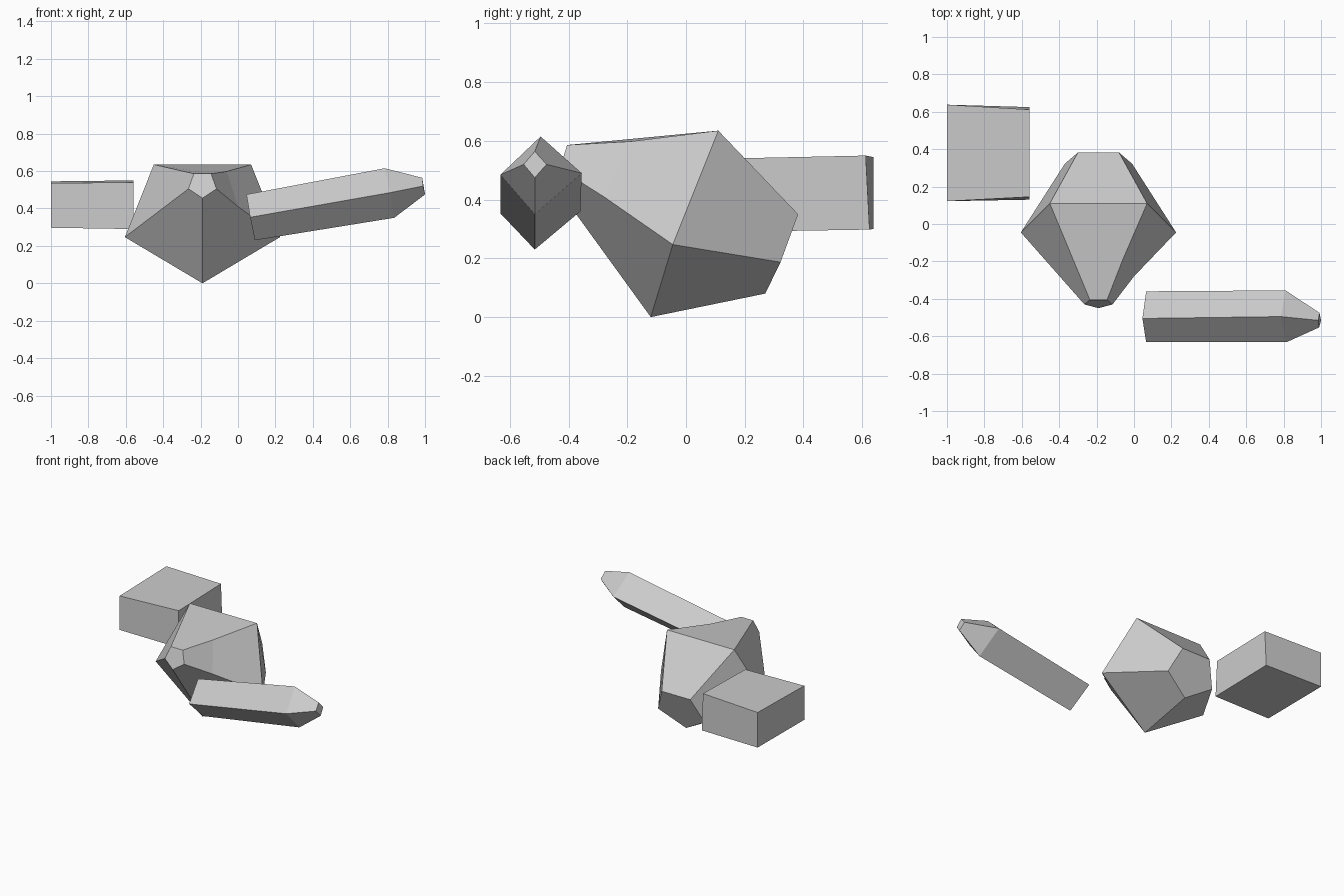
import bpy
import bmesh

cube = bpy.data.objects.get("Cube")
if cube:
    bpy.data.objects.remove(cube, do_unlink=True)

# One plain stone colour
GREY = (0.6, 0.6, 0.6, 1)
stone = bpy.data.materials.new("stone_grey")
stone.use_nodes = True
stone.diffuse_color = GREY
stone.node_tree.nodes["Principled BSDF"].inputs["Base Color"].default_value = GREY


def loft(rings):
    """Bridge equal-sided rings with quads and cap both ends."""
    bm = bmesh.new()
    loops = [[bm.verts.new(p) for p in ring] for ring in rings]
    for a, b in zip(loops, loops[1:]):
        for i in range(len(a)):
            j = (i + 1) % len(a)
            bm.faces.new((a[i], a[j], b[j], b[i]))
    bm.faces.new(loops[0])
    bm.faces.new(loops[-1])
    return bm, loops


def finish(bm, name):
    bmesh.ops.recalc_face_normals(bm, faces=bm.faces[:])
    mesh = bpy.data.meshes.new(name)
    bm.to_mesh(mesh)
    bm.free()
    mesh.materials.append(stone)
    bpy.context.collection.objects.link(bpy.data.objects.new(name, mesh))


def pentagon(half_top, half_side, top, side, bottom, cx=-0.19):
    """Point-down pentagon; top, side and bottom are (y, z) pairs."""
    return [(cx - half_top, *top), (cx + half_top, *top),
            (cx + half_side, *side), (cx, *bottom), (cx - half_side, *side)]


# Faceted boulder: small front facet, wide girdle, blunt back
bm, loops = loft([
    pentagon(0.046, 0.075, (-0.405, 0.586), (-0.43, 0.505), (-0.45, 0.455)),
    pentagon(0.26, 0.415, (0.11, 0.635), (-0.045, 0.247), (-0.12, 0)),
    pentagon(0.11, 0.18, (0.382, 0.35), (0.322, 0.187), (0.27, 0.08)),
])
# Slight dent across the upper left facet
dents = []
for i, co in ((1, (-0.06, -0.19, 0.598)), (2, (0.0, -0.28, 0.41))):
    edge = bm.edges.get((loops[0][i], loops[1][i]))
    new_vert = bmesh.utils.edge_split(edge, loops[0][i], 0.5)[1]
    new_vert.co = co
    dents.append(new_vert)
bmesh.ops.connect_vert_pair(bm, verts=dents)
finish(bm, "boulder")

# Four-sided pillar lying down, with a tapered tip
bm, _ = loft([
    [(0.045, -0.505, 0.475), (0.065, -0.36, 0.36),
     (0.09, -0.515, 0.23), (0.065, -0.632, 0.353)],
    [(0.785, -0.495, 0.615), (0.81, -0.355, 0.49),
     (0.835, -0.515, 0.35), (0.815, -0.632, 0.485)],
    [(0.985, -0.515, 0.564), (0.992, -0.475, 0.52),
     (1.0, -0.515, 0.475), (0.99, -0.553, 0.52)],
])
finish(bm, "pillar")

# Slightly skewed block
bm, _ = loft([
    [(-1, 0.122, 0.297), (-1, 0.638, 0.3), (-1, 0.638, 0.545), (-1, 0.122, 0.535)],
    [(-0.56, 0.13, 0.29), (-0.56, 0.625, 0.298),
     (-0.56, 0.612, 0.55), (-0.56, 0.145, 0.54)],
])
finish(bm, "block")
